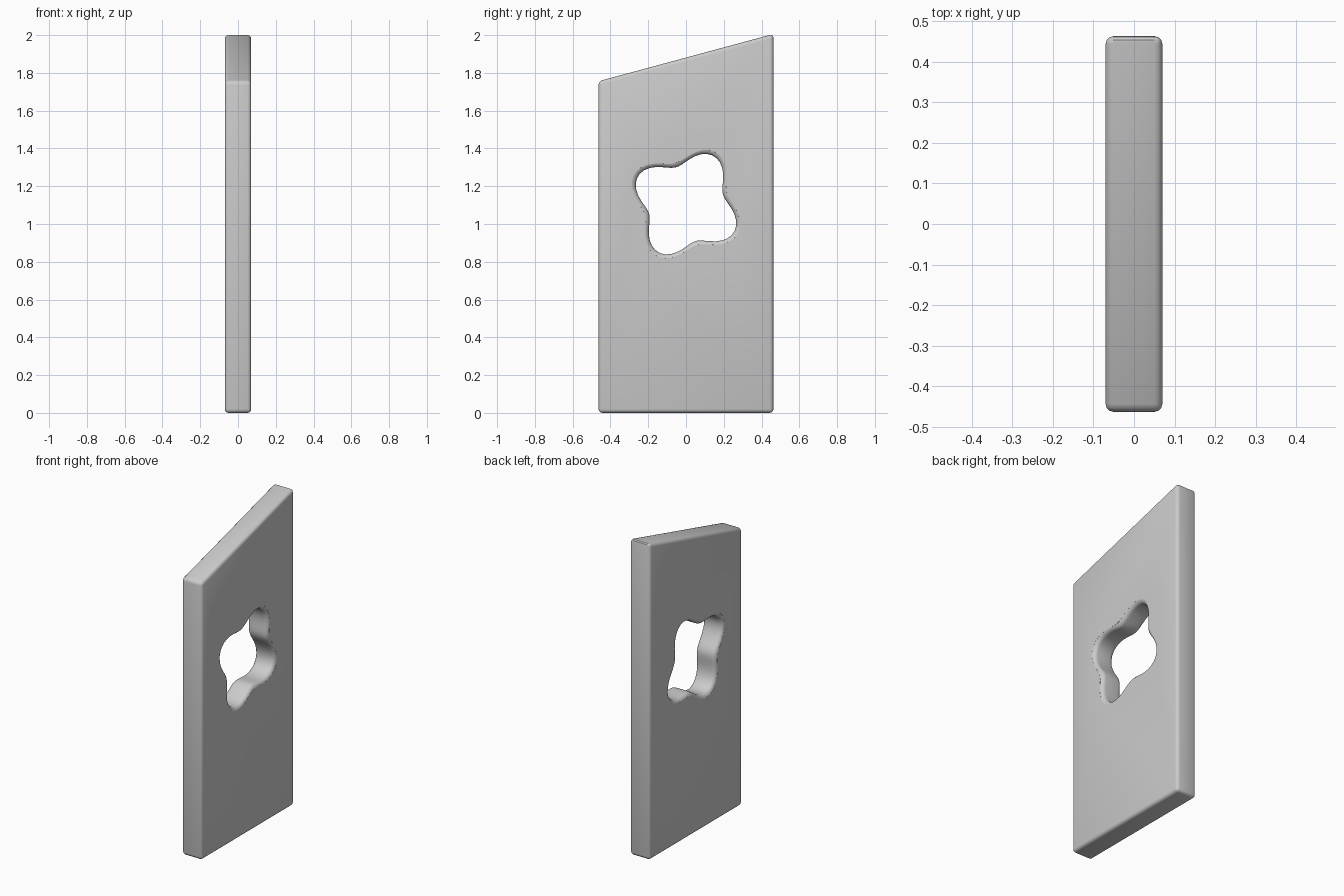
import bpy, bmesh, math

if "Cube" in bpy.data.objects:
    bpy.data.objects.remove(bpy.data.objects["Cube"])

HALF_T, HALF_W = 0.07, 0.463
CENTRE_Z = 1.105


def loft(name, rings):
    """Closed solid through a list of matching point rings."""
    bm = bmesh.new()
    loops = [[bm.verts.new(p) for p in ring] for ring in rings]
    n = len(loops[0])
    for a, b in zip(loops, loops[1:]):
        for i in range(n):
            j = (i + 1) % n
            bm.faces.new((a[i], a[j], b[j], b[i]))
    bm.faces.new(loops[0])
    bm.faces.new(loops[-1])
    bmesh.ops.recalc_face_normals(bm, faces=bm.faces)
    mesh = bpy.data.meshes.new(name)
    bm.to_mesh(mesh)
    bm.free()
    obj = bpy.data.objects.new(name, mesh)
    bpy.context.collection.objects.link(obj)
    return obj


def lobed_ring(x, inset, n=64):
    """Four-lobed outline, turned so a lobe points at 60 degrees."""
    ring = []
    for i in range(n):
        t = 2 * math.pi * i / n
        r = 0.275 + 0.046 * math.cos(4 * (t - math.radians(60))) - inset
        ring.append((x, r * math.cos(t), CENTRE_Z + r * math.sin(t)))
    return ring


# Slab with a slanted top and rounded edges
profile = [(-HALF_W, 0), (HALF_W, 0), (HALF_W, 2.006), (-HALF_W, 1.756)]
panel = loft("panel", [[(x, y, z) for y, z in profile] for x in (-HALF_T, HALF_T)])
bevel = panel.modifiers.new("rounded_edges", 'BEVEL')
bevel.width = 0.02
bevel.segments = 3

# Cutter with flared ends, giving the opening rounded rims
rim = 0.027
half = [(HALF_T + 0.02, 0.0)]
for k in range(5):
    a = math.radians(10 + 80 * k / 4)
    half.append((HALF_T - rim * (1 - math.cos(a)), rim * math.sin(a)))
steps = [(-x, d) for x, d in half] + half[::-1]
cutter = loft("opening_cutter", [lobed_ring(x, d) for x, d in steps])
cutter.hide_render = True
cut = panel.modifiers.new("opening", 'BOOLEAN')
cut.operation = 'DIFFERENCE'
cut.solver = 'EXACT'
cut.object = cutter

# Apply modifiers, drop the cutter and smooth
bpy.context.view_layer.objects.active = panel
panel.select_set(True)
cutter.select_set(False)
for m in list(panel.modifiers):
    bpy.ops.object.modifier_apply(modifier=m.name)
bpy.data.objects.remove(cutter)
bpy.ops.object.shade_smooth_by_angle(angle=math.radians(35))
